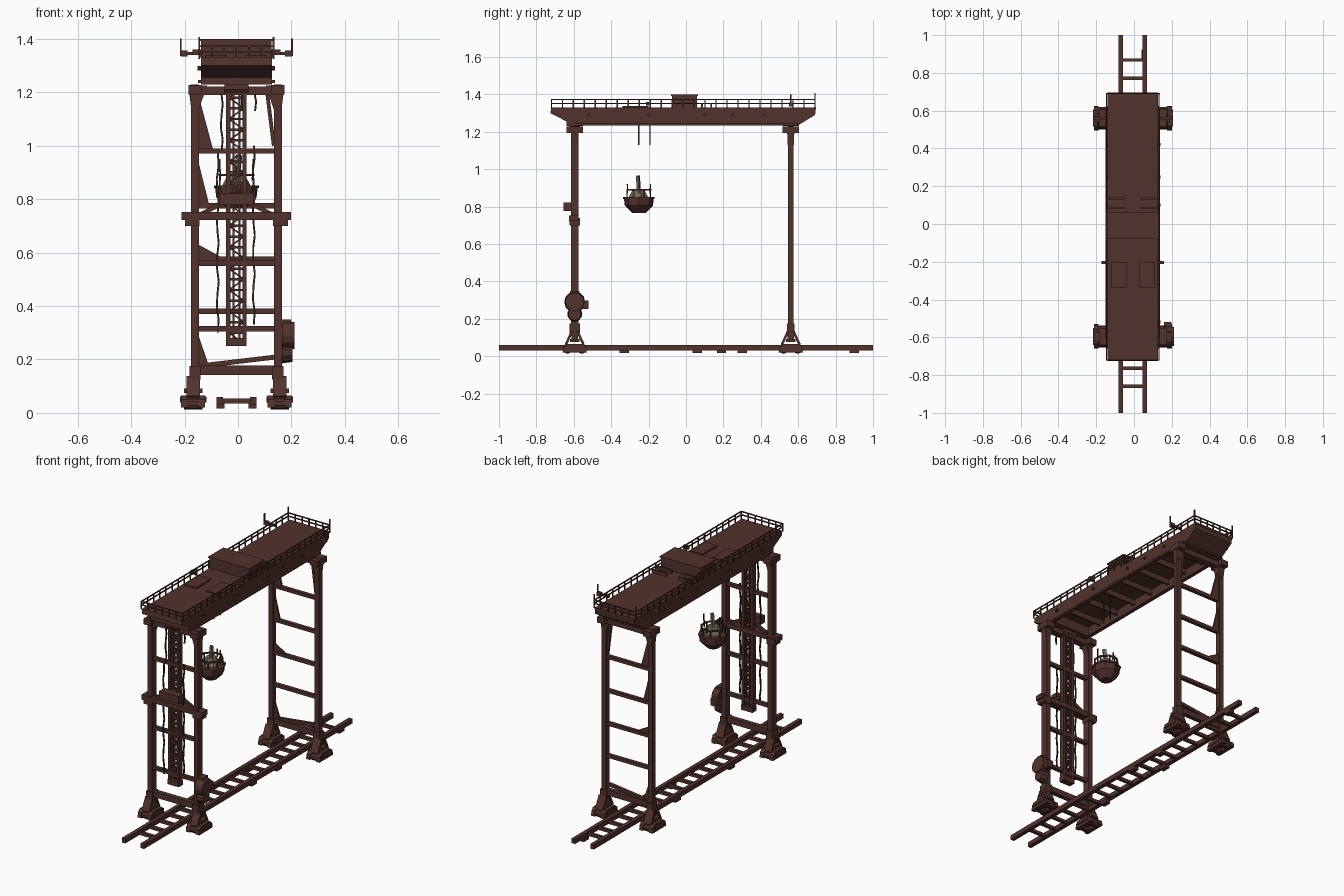
import bpy, bmesh, random
from math import cos, sin, pi
from mathutils import Vector, Matrix

cube = bpy.data.objects.get("Cube")
if cube:
    bpy.data.objects.remove(cube, do_unlink=True)
random.seed(4)


def material(name, rgb):
    m = bpy.data.materials.new(name)
    m.use_nodes = True
    m.diffuse_color = (*rgb, 1)
    m.node_tree.nodes["Principled BSDF"].inputs["Base Color"].default_value = (*rgb, 1)
    return m


RUST = material("rust brown", (0.085, 0.032, 0.025))
DARK = material("dark iron", (0.04, 0.022, 0.017))
OLIVE = material("olive grey", (0.16, 0.14, 0.09))


class Part:
    """Collects simple solids into one named object."""

    def __init__(self, name, mat=RUST):
        self.name, self.mat, self.bm = name, mat, bmesh.new()

    def box(self, x, y, z, sx, sy, sz):
        mtx = Matrix.Translation((x, y, z)) @ Matrix.Diagonal((sx, sy, sz, 1))
        bmesh.ops.create_cube(self.bm, size=1, matrix=mtx)

    def bar(self, a, b, w, d=None):
        a, b = Vector(a), Vector(b)
        rot = (b - a).to_track_quat('Z', 'Y').to_matrix().to_4x4()
        size = Matrix.Diagonal((w, d or w, (b - a).length, 1))
        bmesh.ops.create_cube(self.bm, size=1, matrix=Matrix.Translation((a + b) / 2) @ rot @ size)

    def drum(self, a, b, r1, r2=None, n=10):
        a, b = Vector(a), Vector(b)
        rot = (b - a).to_track_quat('Z', 'Y').to_matrix().to_4x4()
        bmesh.ops.create_cone(self.bm, cap_ends=True, segments=n, radius1=r1,
                              radius2=r1 if r2 is None else r2, depth=(b - a).length,
                              matrix=Matrix.Translation((a + b) / 2) @ rot)

    def prism(self, pts, offset):
        bottom = [self.bm.verts.new(p) for p in pts]
        face = self.bm.faces.new(bottom)
        top = bmesh.ops.extrude_face_region(self.bm, geom=[face], use_keep_orig=True)["geom"]
        bmesh.ops.translate(self.bm, vec=offset,
                            verts=[v for v in top if isinstance(v, bmesh.types.BMVert)])

    def done(self):
        bmesh.ops.recalc_face_normals(self.bm, faces=self.bm.faces[:])
        me = bpy.data.meshes.new(self.name)
        self.bm.to_mesh(me)
        self.bm.free()
        me.materials.append(self.mat)
        ob = bpy.data.objects.new(self.name, me)
        bpy.context.scene.collection.objects.link(ob)


CX, FRONT, BACK = -0.006, -0.595, 0.56
LEG, HALF, DECK = 0.155, 0.133, 1.33

# Ground track with ties and loose hanging blocks
track = Part("ground_track")
for s in (-1, 1):
    track.box(CX + s * 0.063, 0, 0.046, 0.024, 2, 0.028)
for i in range(19):
    track.box(CX, -0.86 + i * 0.096, 0.044, 0.11, 0.018, 0.018)
for y in (-0.33, 0.06, 0.19, 0.3, 0.9):
    track.box(CX + random.choice((-1, 1)) * 0.06, y, 0.027, 0.03, 0.05, 0.022)
track.done()

# Wheel trucks under every leg
trucks = Part("wheel_trucks")
for y in (FRONT, BACK):
    for s in (-1, 1):
        x = CX + s * 0.162
        section = [(-.065, .02), (.065, .02), (.06, .05), (.04, .066), (-.04, .066), (-.06, .05)]
        for dx in (-0.045, 0.02):
            trucks.prism([(x + dx, y + py, pz) for py, pz in section], (0.025, 0, 0))
        trucks.box(x, y, 0.05, 0.1, 0.09, 0.022)
        for e in (-1, 1):
            trucks.drum((x - 0.035, y + e * 0.038, 0.035), (x + 0.035, y + e * 0.038, 0.035), 0.022)
            trucks.bar((x, y + e * 0.048, 0.06), (x, y + e * 0.014, 0.135), 0.05, 0.013)
        trucks.box(x, y, 0.083, 0.07, 0.05, 0.016)
        trucks.box(x - s * 0.005, y, 0.115, 0.032, 0.035, 0.05)
trucks.done()


# Portal frames: legs, caps and rungs
def portal(name, y, thick, rungs):
    p = Part(name)
    for s in (-1, 1):
        x = CX + s * LEG
        p.box(x, y, 0.68, 0.03, thick, 1.1)
        p.box(x, y, 1.21, 0.05, 0.09, 0.035)
        p.prism([(x + s * 0.025, y - 0.018, 1.225), (x + s * 0.013, y - 0.018, 1.13),
                 (x - s * 0.013, y - 0.018, 1.13), (x - s * 0.045, y - 0.018, 1.225)], (0, 0.036, 0))
        p.box(x, y, 0.15, 0.042, thick + 0.012, 0.05)
    p.box(CX, y, 1.205, 2 * LEG, 0.04, 0.032)
    p.box(CX, y, 0.16, 2 * LEG, 0.028, 0.035)
    for z in rungs:
        p.box(CX, y, z, 2 * LEG, 0.022, 0.02)
    return p


front = portal("front_portal", FRONT, 0.042, (0.98, 0.56, 0.315))
front.box(CX, FRONT - 0.005, 0.737, 0.41, 0.05, 0.03)
for s in (-1, 1):
    front.box(CX + s * 0.165, FRONT, 0.72, 0.055, 0.055, 0.04)
    front.bar((CX + s * 0.14, FRONT, 0.74), (CX + s * 0.05, FRONT, 0.785), 0.016)
front.box(CX, FRONT - 0.035, 0.8, 0.13, 0.05, 0.045)
front.done()

back = portal("back_portal", BACK, 0.03, (0.98, 0.775, 0.575, 0.38))
edge = CX - LEG + 0.013
for low, high, wide in ((0.985, 1.19, 0.055), (0.78, 0.94, 0.04), (0.575, 0.63, 0.1), (0.16, 0.29, 0.045)):
    back.prism([(edge, BACK - 0.006, low), (edge + wide, BACK - 0.006, low),
                (edge, BACK - 0.006, high)], (0, 0.012, 0))
back.bar((CX + 0.14, BACK, 1.0), (CX + 0.115, BACK, 1.2), 0.014)
back.bar((edge, BACK, 0.175), (CX + LEG, BACK, 0.21), 0.018)
back.done()

# Motor housing on the lower front leg
motor = Part("motor_housing")
mx = CX + 0.195
motor.drum((mx - 0.025, FRONT, 0.29), (mx + 0.022, FRONT, 0.29), 0.056, 0.05, 12)
motor.drum((mx - 0.025, FRONT, 0.225), (mx + 0.015, FRONT, 0.225), 0.04, 0.034)
motor.box(mx - 0.01, FRONT + 0.05, 0.275, 0.04, 0.05, 0.045)
motor.box(mx - 0.01, FRONT, 0.32, 0.04, 0.05, 0.06)
motor.done()

# Lattice hoist tower in the front portal
tower = Part("hoist_tower")
for s in (-1, 1):
    tower.box(CX + s * 0.03, FRONT, 0.745, 0.016, 0.03, 0.99)
    tower.box(CX + s * 0.011, FRONT + 0.008, 0.75, 0.007, 0.01, 0.96)
for i in range(24):
    z = 0.26 + i * 0.04
    s = 1 if i % 2 else -1
    tower.box(CX, FRONT, z, 0.06, 0.018, 0.009)
    tower.bar((CX - s * 0.028, FRONT, z), (CX + s * 0.028, FRONT, z + 0.04), 0.006)
tower.box(CX, FRONT, 0.265, 0.075, 0.04, 0.03)
tower.drum((CX - 0.045, FRONT, 1.22), (CX + 0.045, FRONT, 1.22), 0.03)
tower.done()

# Loose chains beside the tower
chains = Part("hanging_chains", DARK)
for dx, low, high in ((-.07, .3, .97), (.065, .33, 1.0), (-.055, .98, 1.2), (.07, 1.13, 1.2)):
    steps = int((high - low) / 0.05) + 1
    pts = [(CX + dx + 0.004 * sin(i * 2), FRONT - 0.01, low + (high - low) * i / steps)
           for i in range(steps + 1)]
    for a, b in zip(pts, pts[1:]):
        chains.bar(a, b, 0.007)
chains.done()

# Bridge girder: side plates, deck, raked ends and underside ribs
girder = Part("bridge_girder")
outline = [(-.72, DECK), (-.725, 1.30), (-.6, 1.235), (.6, 1.235), (.69, 1.29), (.695, DECK)]
for s in (-1, 1):
    x = CX + s * (HALF - 0.006) - 0.006
    girder.prism([(x, y, z) for y, z in outline], (0.012, 0, 0))
girder.box(CX, -0.012, DECK - 0.006, 2 * HALF, 1.415, 0.012)
for end in (outline[:3], outline[:-4:-1]):
    inner = [(y * 0.985, z) for y, z in reversed(end)]
    girder.prism([(CX - HALF, y, z) for y, z in end + inner], (2 * HALF, 0, 0))
for y in (FRONT, BACK):
    girder.box(CX, y, 1.265, 2 * HALF, 0.09, 0.07)
for i in range(7):
    girder.box(CX, -0.45 + i * 0.15, 1.29, 2 * HALF - 0.01, 0.012, 0.07)
girder.box(CX, 0, 1.295, 2 * HALF - 0.01, 1.2, 0.012)
for s in (-1, 1):
    girder.box(CX + s * HALF, 0, 1.24, 0.022, 1.2, 0.012)
    for y in (-0.52, -0.2, 0.1, 0.25, 0.42):
        x = CX + s * HALF
        girder.drum((x, y, 1.29), (x + s * 0.012, y, 1.29), 0.008, n=8)
girder.done()

# Machine house and low deck hatches
house = Part("machine_house")
house.box(CX, -0.008, 1.362, 0.264, 0.135, 0.066)
house.box(CX, -0.008, 1.396, 0.276, 0.145, 0.008)
for y in (0.085, 0.135):
    for s in (-1, 1):
        house.box(CX + s * 0.09, y, 1.34, 0.1, 0.01, 0.02)
for s in (-1, 1):
    house.box(CX + s * 0.075, -0.27, 1.333, 0.08, 0.14, 0.012)
    house.bar((CX + s * 0.13, -0.205, 1.35), (CX + s * 0.165, -0.205, 1.35), 0.016, 0.02)
house.done()

# Deck railing
railing = Part("deck_railing")
rx, y0, y1 = HALF + 0.006, -0.72, 0.69
for z in (1.352, 1.372):
    for s in (-1, 1):
        railing.bar((CX + s * rx, y0, z), (CX + s * rx, y1, z), 0.006)
    for y in (y0, y1):
        railing.bar((CX - rx, y, z), (CX + rx, y, z), 0.006)
for i in range(25):
    y = y0 + (y1 - y0) * i / 24
    for s in (-1, 1):
        railing.box(CX + s * rx, y, 1.35, 0.006, 0.006, 0.05)
for i in range(1, 6):
    for y in (y0, y1):
        railing.box(CX - rx + i * rx / 3, y, 1.35, 0.006, 0.006, 0.05)
railing.done()

# Side outriggers and masts at the back end
masts = Part("signal_masts")
for s in (-1, 1):
    masts.bar((CX + s * 0.13, BACK, 1.345), (CX + s * 0.21, BACK, 1.345), 0.012)
    masts.box(CX + s * 0.195, BACK, 1.345, 0.025, 0.02, 0.022)
    masts.box(CX + s * 0.208, BACK, 1.368, 0.006, 0.006, 0.065)
    masts.box(CX + s * rx, y1, 1.37, 0.007, 0.007, 0.075)
masts.done()

# Hanging bucket with rim rail and cables
BY = -0.252
bucket = Part("hanging_bucket")
for low, high, r1, r2 in ((0.765, 0.805, 0.035, 0.075), (0.805, 0.845, 0.075, 0.08)):
    bucket.drum((CX, BY, low), (CX, BY, high), r1, r2, 8)
bucket.drum((CX, BY, 0.842), (CX, BY, 0.852), 0.084, n=8)
ring = [(CX + 0.068 * cos(a * pi / 4 + pi / 8), BY + 0.068 * sin(a * pi / 4 + pi / 8)) for a in range(8)]
for i, (x, y) in enumerate(ring):
    bucket.box(x, y, 0.87, 0.006, 0.006, 0.05)
    bucket.bar((x, y, 0.89), (*ring[i - 1], 0.89), 0.008)
bucket.done()
load = Part("bucket_load", OLIVE)
load.drum((CX, BY, 0.845), (CX, BY, 0.895), 0.058, 0.03, 7)
load.bar((CX, BY, 0.88), (CX + 0.01, BY - 0.005, 0.965), 0.014, 0.02)
load.done()
cables = Part("hoist_cables", DARK)
for s in (-1, 1):
    cables.bar((CX + s * 0.06, BY, 0.87), (CX + s * 0.063, BY, 0.95), 0.006)
    cables.bar((CX, BY + s * 0.06, 0.87), (CX, BY + s * 0.062, 0.92), 0.006)
for y in (BY, BY + 0.06):
    cables.bar((CX + 0.02, y, 1.13), (CX + 0.02, y, 1.29), 0.007)
cables.done()
